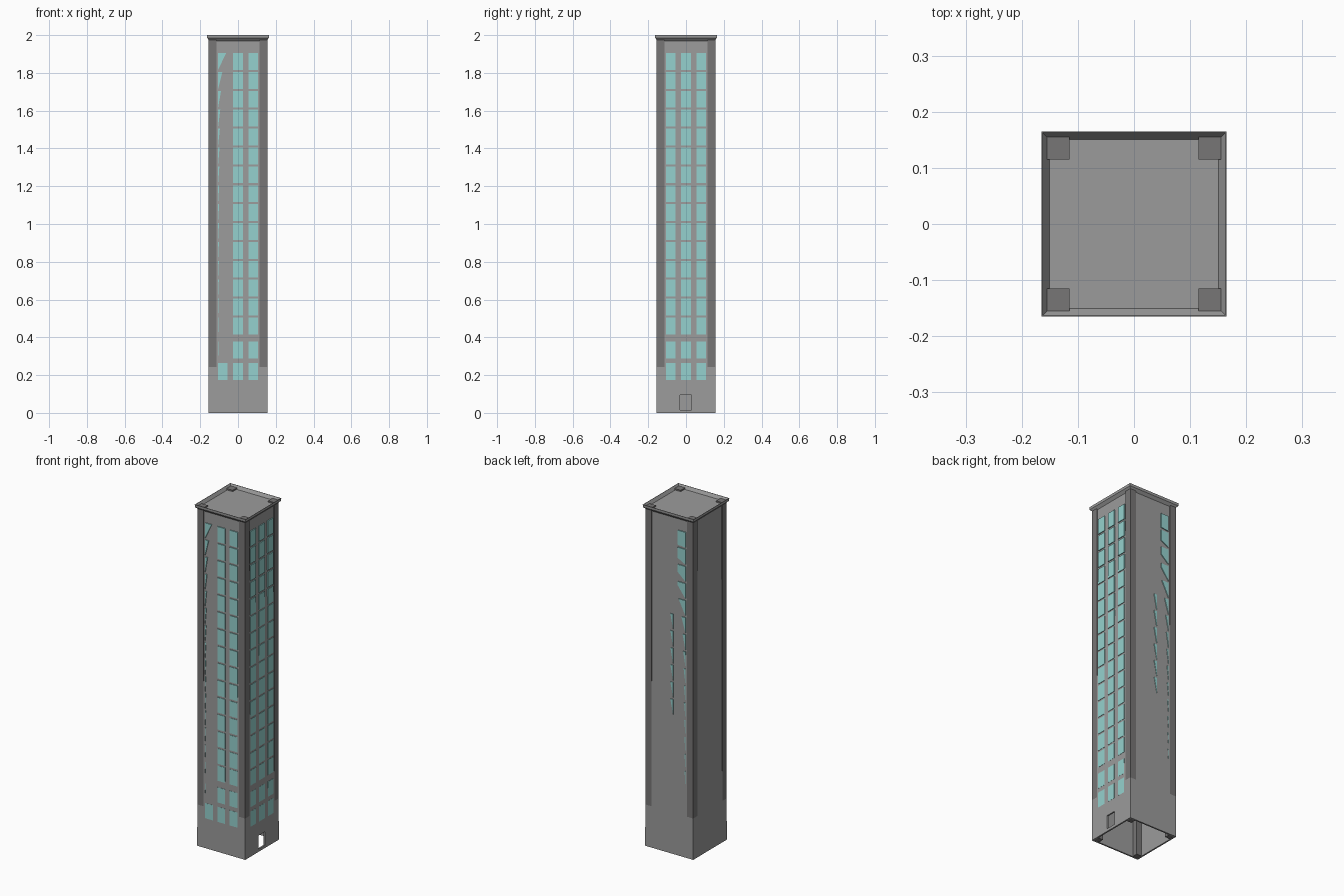
import bpy, bmesh
from mathutils import Matrix, Vector
from math import pi

if "Cube" in bpy.data.objects:
    bpy.data.objects.remove(bpy.data.objects["Cube"])


def material(name, rgb):
    m = bpy.data.materials.new(name)
    m.diffuse_color = (*rgb, 1)
    m.use_nodes = True
    m.node_tree.nodes["Principled BSDF"].inputs["Base Color"].default_value = m.diffuse_color
    return m


WALL = material("wall_grey", (0.33, 0.33, 0.33))
PIER = material("pier_dark_grey", (0.185, 0.18, 0.18))
GLASS = material("pale_teal_glass", (0.30, 0.64, 0.62))


def finish(bm, name, mat):
    bmesh.ops.recalc_face_normals(bm, faces=bm.faces)
    mesh = bpy.data.meshes.new(name)
    bm.to_mesh(mesh)
    bm.free()
    ob = bpy.data.objects.new(name, mesh)
    bpy.context.collection.objects.link(ob)
    if mat:
        mesh.materials.append(mat)
    return ob


def add_box(bm, lo, hi):
    lo, hi = Vector(lo), Vector(hi)
    m = Matrix.Translation((lo + hi) / 2) @ Matrix.Diagonal((*(hi - lo), 1))
    bmesh.ops.create_cube(bm, size=1, matrix=m)


# Tapered hollow shaft with flared cornice, dished roof and open bottom
profile = [(0.141, 1.96), (0.147, 0.0), (0.1557, 0.0), (0.150, 1.97),
           (0.164, 1.985), (0.165, 2.0), (0.163, 2.0), (0.151, 1.982)]
bm = bmesh.new()
rings = [[bm.verts.new((sx * r, sy * r, z))
          for sx, sy in ((-1, -1), (1, -1), (1, 1), (-1, 1))] for r, z in profile]
for a, b in zip(rings, rings[1:]):
    for i in range(4):
        j = (i + 1) % 4
        bm.faces.new((a[i], a[j], b[j], b[i]))
bm.faces.new(rings[0])
bm.faces.new(rings[-1])
shaft = finish(bm, "tower_shaft", WALL)

# Doorway opening through the right wall
bm = bmesh.new()
add_box(bm, (0.12, -0.032, 0.016), (0.2, 0.028, 0.095))
cutter = finish(bm, "door_cutter", WALL)
cutter.hide_render = True
cutter.hide_viewport = True
mod = shaft.modifiers.new("doorway", "BOOLEAN")
mod.operation = "DIFFERENCE"
mod.solver = "EXACT"
mod.object = cutter

# Corner piers, showing above the roof
bm = bmesh.new()
for sx in (-1, 1):
    for sy in (-1, 1):
        c = Vector((sx * 0.135, sy * 0.135, 0))
        add_box(bm, c + Vector((-0.02, -0.02, 0.001)), c + Vector((0.02, 0.02, 1.99)))
finish(bm, "corner_piers", PIER)

# Windows: 17 rows of thin plates
TOPS = [1.905 - 0.1 * i for i in range(15)] + [0.378, 0.264]
H, HALF, FRONT, THICK = 0.089, 0.0255, 0.1556, 0.007


def add_plate(bm, pts, angle):
    """Thin plate from an outline of (sideways, z) points, turned to its wall."""
    rot = Matrix.Rotation(angle, 3, 'Z')
    front = [bm.verts.new(rot @ Vector((u, -FRONT, z))) for u, z in pts]
    back = [bm.verts.new(rot @ Vector((u, -FRONT + THICK, z))) for u, z in pts]
    bm.faces.new(front)
    bm.faces.new(back[::-1])
    n = len(pts)
    for i in range(n):
        j = (i + 1) % n
        bm.faces.new((front[i], front[j], back[j], back[i]))


def pane(bm, u, top, angle):
    add_plate(bm, [(u - HALF, top), (u + HALF, top),
                   (u + HALF, top - H), (u - HALF, top - H)], angle)


def sliver(bm, u, top, w, angle, drop=0.0):
    """Partly buried pane: slanted lower edge, tapering to a point."""
    pts = [(u, top), (u + w, top), (u, top - H)]
    if drop > 0:
        pts.insert(2, (u + w, top - H * drop))
    add_plate(bm, pts, angle)


# front: two full columns, left column mostly buried
bm = bmesh.new()
for r, top in enumerate(TOPS):
    for u in (0, 0.08):
        pane(bm, u, top, 0)
    if r == 16:
        pane(bm, -0.08, top, 0)
    else:
        sliver(bm, -0.105, top, 0.042 / (1 + 0.9 * r), 0)
finish(bm, "front_windows", GLASS)

# right: three full columns
bm = bmesh.new()
for top in TOPS:
    for u in (-0.08, 0, 0.08):
        pane(bm, u, top, pi / 2)
finish(bm, "right_windows", GLASS)

# back: partly buried columns (built on the front plane, mirrored in y)
bm = bmesh.new()
for r, top in enumerate(TOPS[:15]):
    drop = (0.95, 0.7, 0.5, 0.25)[r] if r < 4 else 0
    w = 0.05 if r < 4 else 0.045 / (1 + 0.7 * (r - 4))
    sliver(bm, -0.105, top, w, 0, drop)
    if 5 <= r <= 10:
        sliver(bm, -0.025, top, 0.018, 0)
bmesh.ops.scale(bm, vec=(1, -1, 1), verts=bm.verts)
finish(bm, "back_windows", GLASS)
